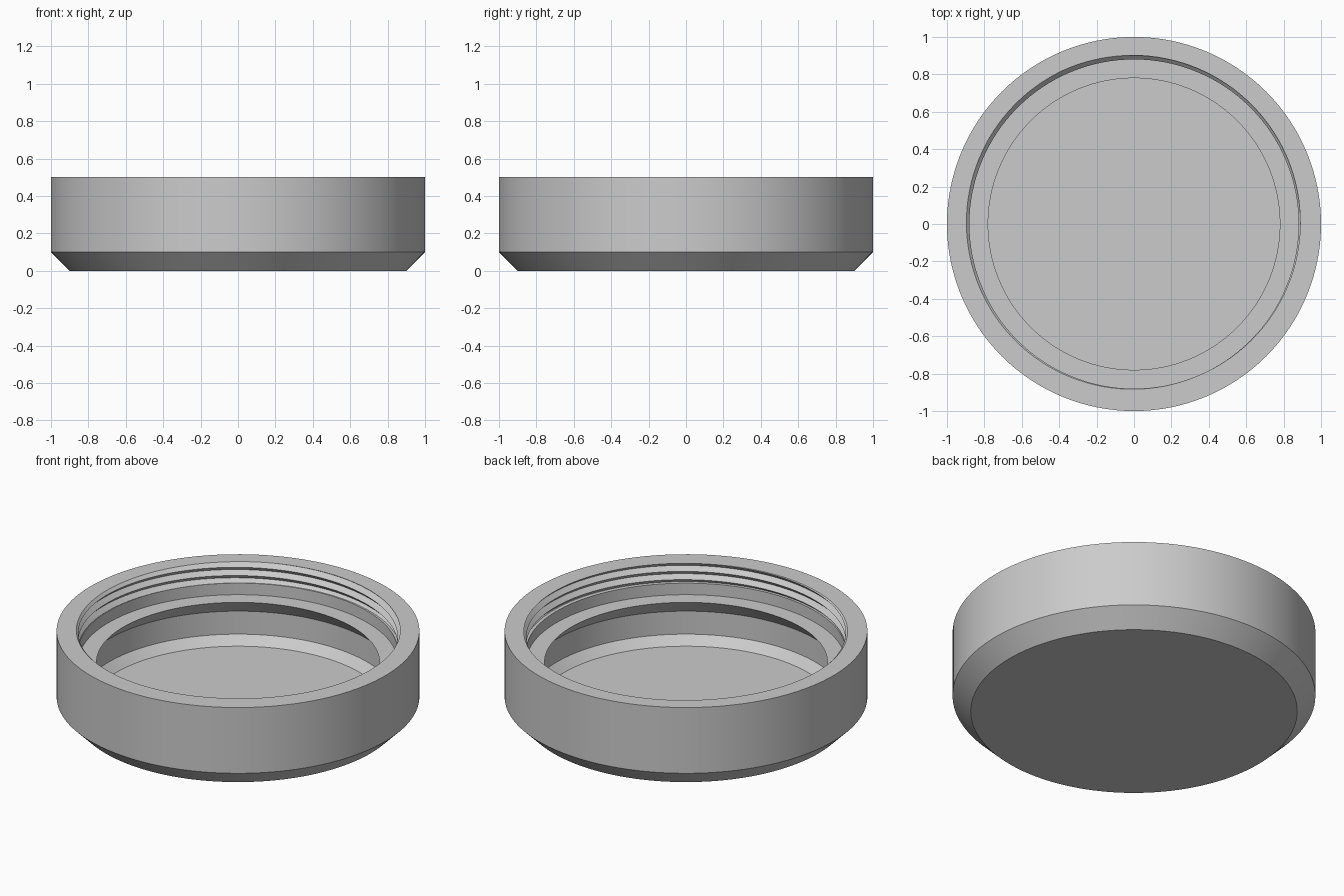
import bpy, bmesh, math

cube = bpy.data.objects.get("Cube")
if cube:
    bpy.data.objects.remove(cube, do_unlink=True)

SEGMENTS = 128
RIM_Z = 0.5
BORE = 0.88            # radius of the inner wall and thread crests
PITCH = 0.05
DEPTH = 0.025          # thread groove depth
THREAD_Z = 0.38        # lowest height of the thread
START = math.radians(115)  # where the groove is deepest at the rim

# Outside: chamfered base, straight wall, up to the rim
outside = [(0, 0), (0.9, 0), (1, 0.1), (1, RIM_Z)]
# Inside below the thread: plain wall, ledge, undercut recess, floor
inside = [(BORE, THREAD_Z), (BORE, 0.31), (0.78, 0.31), (BORE, 0.21),
          (BORE, 0.07), (0.83, 0.02), (0, 0.02)]


def thread_profile(angle):
    """Zigzag of groove roots and crests at one angle, trimmed to the thread zone."""
    root = RIM_Z + PITCH * (angle - START) / math.tau
    points = []
    for k in range(-4, 12):
        z = min(max(root - k * PITCH / 2, THREAD_Z), RIM_Z)
        turn = ((z - root) / PITCH) % 1
        points.append((BORE + DEPTH * abs(1 - 2 * turn), z))
    return points


# Lid body: sweep the profile around the axis, with the groove climbing as it turns
bm = bmesh.new()
columns = []
for i in range(SEGMENTS + 1):
    a = math.tau * i / SEGMENTS
    profile = outside + thread_profile(a) + inside
    columns.append([bm.verts.new((r * math.cos(a), r * math.sin(a), z))
                    for r, z in profile])
for left, right in zip(columns, columns[1:]):
    for j in range(len(left) - 1):
        bm.faces.new((left[j], right[j], right[j + 1], left[j + 1]))
bmesh.ops.remove_doubles(bm, verts=bm.verts, dist=0.0001)
bmesh.ops.recalc_face_normals(bm, faces=bm.faces)

mesh = bpy.data.meshes.new("threaded_lid")
bm.to_mesh(mesh)
bm.free()
lid = bpy.data.objects.new("threaded_lid", mesh)
bpy.context.collection.objects.link(lid)

# Plain grey material
grey = bpy.data.materials.new("light_grey")
grey.use_nodes = True
colour = (0.6, 0.6, 0.6, 1)
grey.diffuse_color = colour
grey.node_tree.nodes["Principled BSDF"].inputs["Base Color"].default_value = colour
mesh.materials.append(grey)

# Smooth round walls with crisp edges
bpy.ops.object.select_all(action="DESELECT")
lid.select_set(True)
bpy.context.view_layer.objects.active = lid
bpy.ops.object.shade_smooth_by_angle(angle=math.radians(30))
